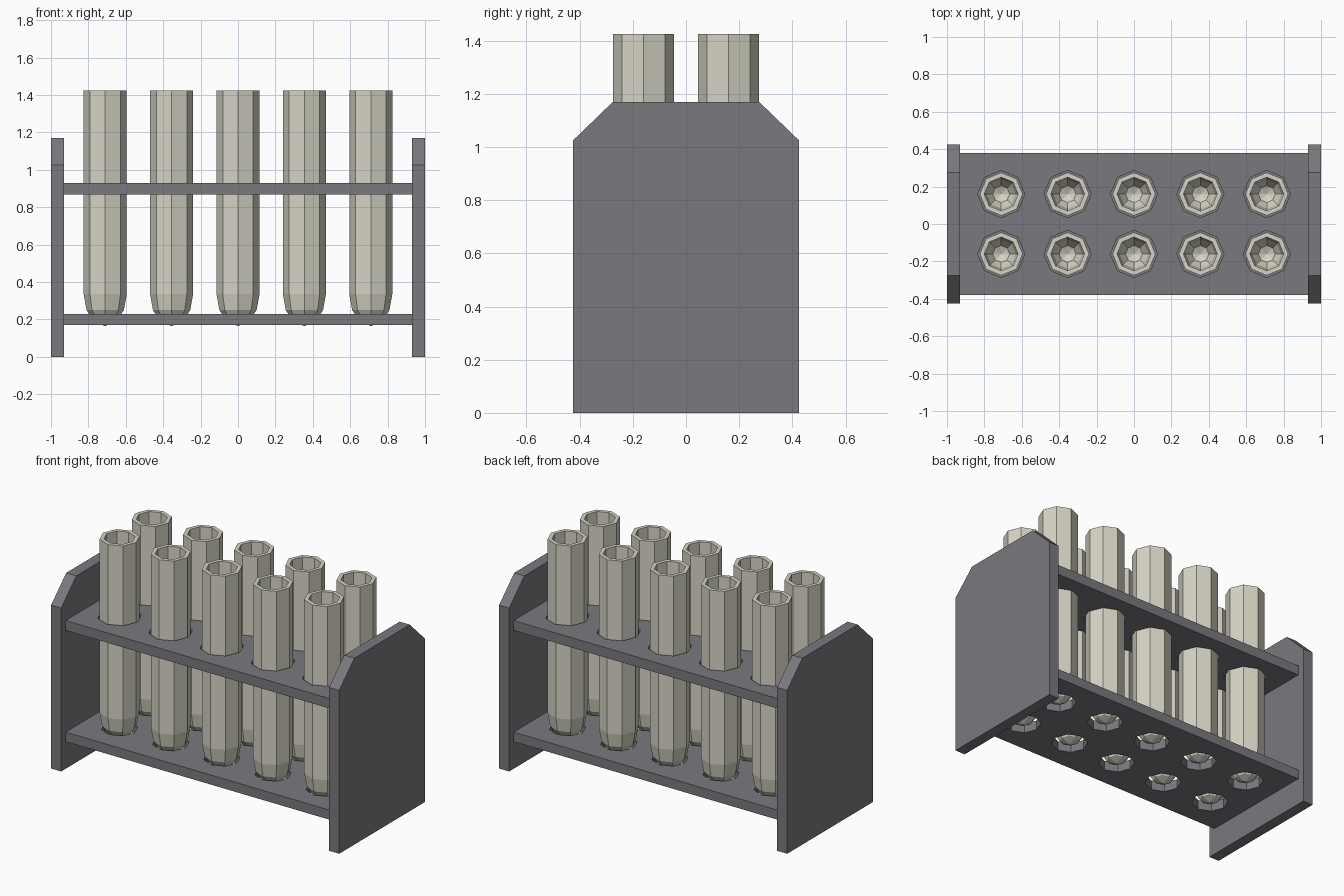
import bpy, bmesh, math

if "Cube" in bpy.data.objects:
    bpy.data.objects.remove(bpy.data.objects["Cube"])

XS = [-0.71, -0.355, 0.0, 0.355, 0.71]   # tube columns
YS = [-0.16, 0.16]                       # tube rows


def material(name, rgb):
    m = bpy.data.materials.new(name)
    m.diffuse_color = (*rgb, 1)
    m.use_nodes = True
    m.node_tree.nodes["Principled BSDF"].inputs["Base Color"].default_value = m.diffuse_color
    return m


GREY = material("rack grey", (0.195, 0.19, 0.21))
CREAM = material("tube cream", (0.67, 0.655, 0.555))


def add_object(name, mesh, loc=(0, 0, 0)):
    ob = bpy.data.objects.new(name, mesh)
    ob.location = loc
    bpy.context.collection.objects.link(ob)
    return ob


def finish(bm, name, mat):
    bmesh.ops.remove_doubles(bm, verts=bm.verts, dist=1e-5)
    bmesh.ops.recalc_face_normals(bm, faces=bm.faces)
    mesh = bpy.data.meshes.new(name)
    bm.to_mesh(mesh)
    bm.free()
    mesh.materials.append(mat)
    return mesh


# End panels: rectangle with chamfered top corners
def end_panel(name, x0, x1):
    prof = [(-0.425, 0), (0.425, 0), (0.425, 1.025), (0.275, 1.17),
            (-0.275, 1.17), (-0.425, 1.025)]
    bm = bmesh.new()
    a = [bm.verts.new((x0, y, z)) for y, z in prof]
    b = [bm.verts.new((x1, y, z)) for y, z in prof]
    bm.faces.new(a)
    bm.faces.new(b)
    for i in range(6):
        j = (i + 1) % 6
        bm.faces.new((a[i], a[j], b[j], b[i]))
    add_object(name, finish(bm, name, GREY))


# Shelves: a grid of cells, each with an octagonal hole
def shelf(name, top, bottom, radius):
    bm = bmesh.new()
    xb = [-0.93] + [(p + q) / 2 for p, q in zip(XS, XS[1:])] + [0.93]
    yb = [-0.38, 0.0, 0.38]
    for i, cx in enumerate(XS):
        for j, cy in enumerate(YS):
            x0, x1, y0, y1 = xb[i], xb[i + 1], yb[j], yb[j + 1]
            rim = [(x1, cy), (x1, y1), (cx, y1), (x0, y1),
                   (x0, cy), (x0, y0), (cx, y0), (x1, y0)]
            hole = [(cx + radius * math.cos(k * math.pi / 4),
                     cy + radius * math.sin(k * math.pi / 4)) for k in range(8)]
            for k in range(8):
                n = (k + 1) % 8
                quads = [[(*p, z) for p in (rim[k], rim[n], hole[n], hole[k])]
                         for z in (top, bottom)]
                # hole wall
                quads.append([(*hole[k], top), (*hole[n], top),
                              (*hole[n], bottom), (*hole[k], bottom)])
                # outer wall where the cell touches the shelf border
                p, q = rim[k], rim[n]
                if (p[0] == q[0] and abs(p[0]) == 0.93) or (p[1] == q[1] and abs(p[1]) == 0.38):
                    quads.append([(*p, top), (*q, top), (*q, bottom), (*p, bottom)])
                for quad in quads:
                    bm.faces.new([bm.verts.new(c) for c in quad])
    add_object(name, finish(bm, name, GREY))


# Test tube: eight-sided lathe of a hollow profile with a rounded bottom
def tube_mesh():
    def bowl(r, h, z):
        return [(r * math.cos(math.radians(t)), z - h * math.sin(math.radians(t)))
                for t in (0, 30, 60, 90)]
    prof = ([(0.115, 1.425)] + bowl(0.115, 0.17, 0.335)
            + bowl(0.09, 0.14, 0.335)[::-1] + [(0.09, 1.425)])
    prof.append(prof[0])
    bm = bmesh.new()
    vs = [bm.verts.new((r, 0, z)) for r, z in prof]
    edges = [bm.edges.new(e) for e in zip(vs, vs[1:])]
    bmesh.ops.spin(bm, geom=vs + edges, cent=(0, 0, 0), axis=(0, 0, 1),
                   angle=2 * math.pi, steps=8)
    bmesh.ops.remove_doubles(bm, verts=bm.verts, dist=1e-4)
    bmesh.ops.dissolve_degenerate(bm, dist=1e-4, edges=bm.edges)
    return finish(bm, "test_tube", CREAM)


end_panel("left_end_panel", -1.0, -0.93)
end_panel("right_end_panel", 0.93, 1.0)
shelf("upper_shelf", 0.93, 0.868, 0.126)
shelf("lower_shelf", 0.23, 0.17, 0.105)

tube = tube_mesh()
for r, y in enumerate(YS):
    for c, x in enumerate(XS):
        add_object(f"test_tube_{r + 1}_{c + 1}", tube, (x, y, 0))
